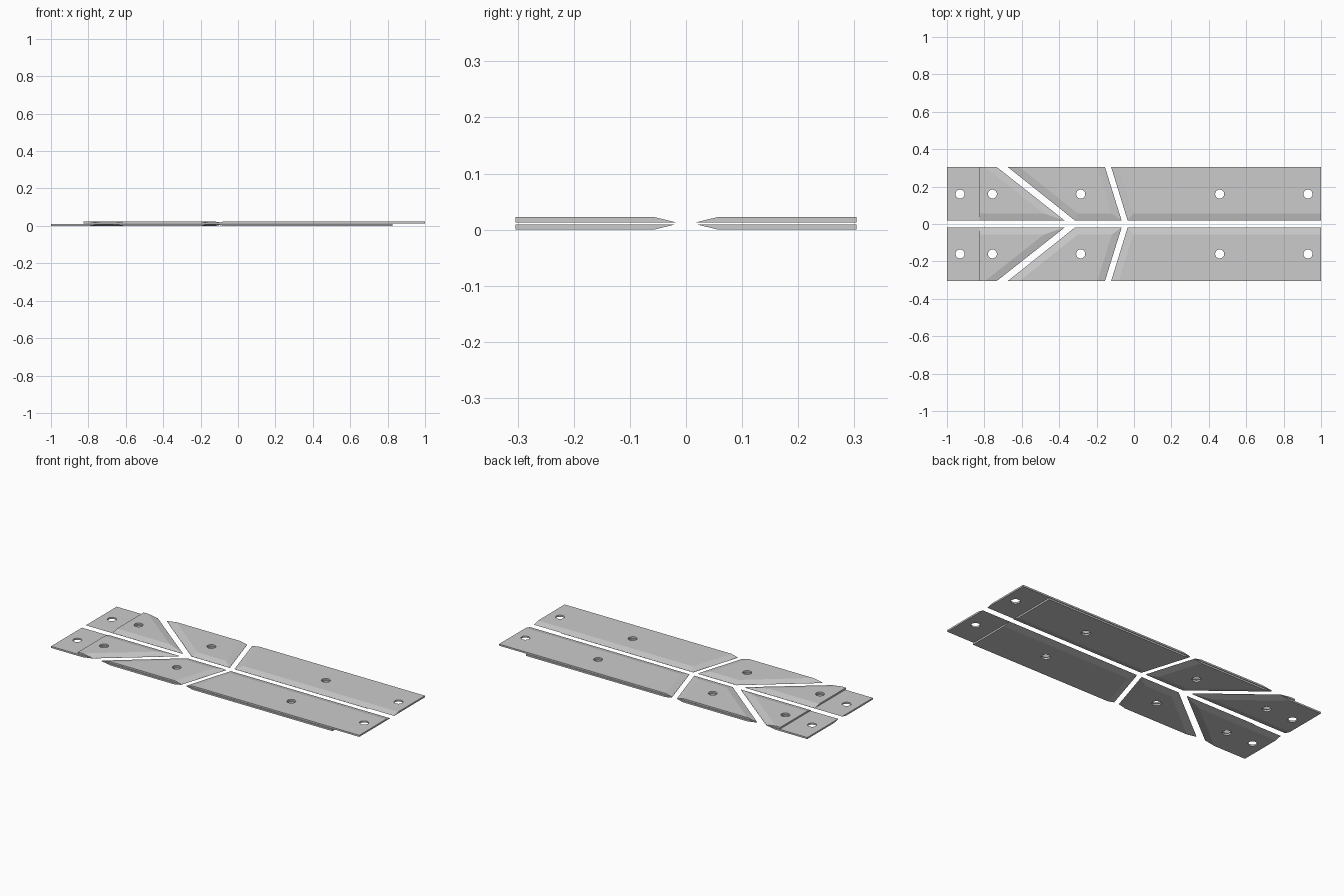
import bpy
import bmesh
from mathutils import Vector
from mathutils.geometry import intersect_line_line_2d, intersect_point_line

default = bpy.data.objects.get("Cube")
if default:
    bpy.data.objects.remove(default, do_unlink=True)

INNER, OUTER = 0.018, 0.304      # plate edges across the width
BEVEL = 0.039                    # width of the thinned edges
THICK, GAP = 0.0095, 0.0035
HOLES = (-0.93, -0.757, -0.285, 0.458, 0.93)

steel = bpy.data.materials.new("plain grey steel")
steel.use_nodes = True
COLOUR = (0.6, 0.6, 0.6, 1)
steel.diffuse_color = COLOUR
steel.node_tree.nodes["Principled BSDF"].inputs["Base Color"].default_value = COLOUR


def make_object(name, bm):
    bmesh.ops.recalc_face_normals(bm, faces=bm.faces)
    mesh = bpy.data.meshes.new(name)
    bm.to_mesh(mesh)
    bm.free()
    mesh.materials.append(steel)
    obj = bpy.data.objects.new(name, mesh)
    bpy.context.collection.objects.link(obj)
    return obj


def inset(outline, bevelled):
    """Move the chosen edges of a counter-clockwise outline inwards."""
    lines = []
    for i, a in enumerate(outline):
        b = outline[(i + 1) % len(outline)]
        d = (b - a).normalized()
        shift = Vector((-d.y, d.x)) * (BEVEL if i in bevelled else 0)
        lines.append((a + shift, d))
    result = []
    for i, (p, d) in enumerate(lines):
        q, e = lines[i - 1]
        t = (p - q).cross(d) / e.cross(d)
        result.append(q + e * t)
    return result


# Screw hole cutter, shared by all plates
bm = bmesh.new()
for x in HOLES:
    made = bmesh.ops.create_cone(bm, cap_ends=True, segments=32,
                                 radius1=0.024, radius2=0.024, depth=0.2)
    bmesh.ops.translate(bm, verts=made["verts"], vec=(x, 0.16, 0))
cutter = make_object("hole_cutter", bm)
cutter.hide_render = True
cutter.hide_viewport = True
cutter.display_type = 'WIRE'


def plate_pair(name, corners, bevelled, z_inner, z_outer):
    """Plate with thinned edges and holes, mirrored to both sides."""
    outline = [Vector(c) for c in corners]
    bm = bmesh.new()
    full = [bm.verts.new((p.x, p.y, z_inner)) for p in outline]
    small = [bm.verts.new((p.x, p.y, z_outer)) for p in inset(outline, bevelled)]
    bm.faces.new(full)
    bm.faces.new(small)
    for i in range(len(full)):
        j = (i + 1) % len(full)
        bm.faces.new((full[i], full[j], small[j], small[i]))
    obj = make_object(name, bm)
    cut = obj.modifiers.new("holes", 'BOOLEAN')
    cut.operation = 'DIFFERENCE'
    cut.solver = 'EXACT'
    cut.object = cutter
    mirror = obj.modifiers.new("other_side", 'MIRROR')
    mirror.use_axis = (False, True, False)
    mirror.use_mirror_merge = False


# Two stacked layers, thinned on their outward faces; edges run
# inner side, right end, outer side, left end
layers = (
    ("lower", -1.0, 0.825, THICK, 0.0),
    ("upper", -0.825, 1.0, THICK + GAP, 2 * THICK + GAP),
)
for layer, x_min, x_max, z_in, z_out in layers:
    plate_pair(layer + "_end_plates",
               [(x_min, INNER), (-0.37, INNER), (-0.733, OUTER), (x_min, OUTER)],
               (0, 1), z_in, z_out)
    plate_pair(layer + "_middle_plates",
               [(-0.315, INNER), (-0.066, INNER), (-0.155, OUTER), (-0.674, OUTER)],
               (0, 1, 3), z_in, z_out)
    plate_pair(layer + "_long_plates",
               [(-0.034, INNER), (x_max, INNER), (x_max, OUTER), (-0.122, OUTER)],
               (0, 3), z_in, z_out)
